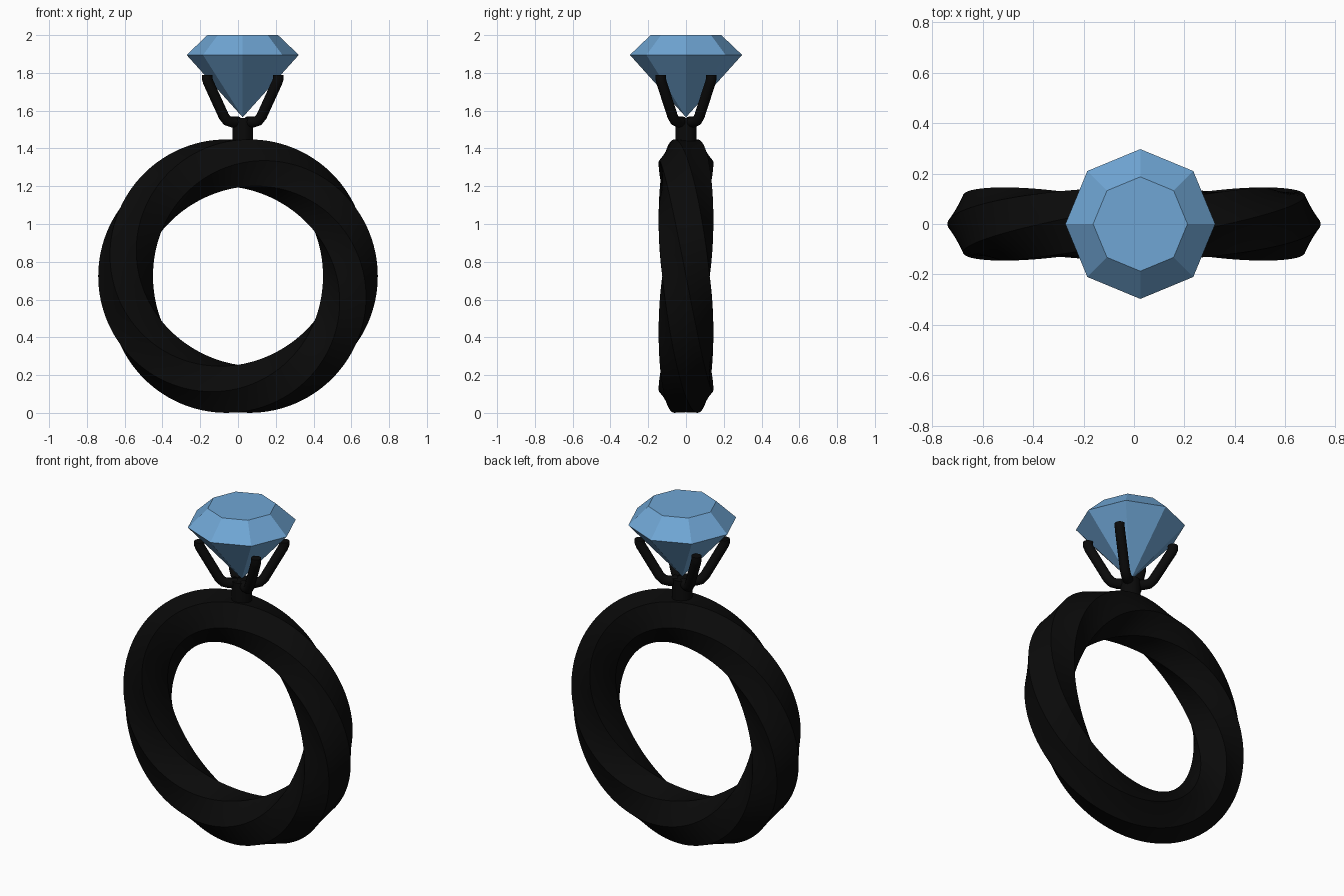
import bpy, bmesh, math
from mathutils import Vector

if "Cube" in bpy.data.objects:
    bpy.data.objects.remove(bpy.data.objects["Cube"])

CX = 0.025          # the setting sits slightly off centre


def material(name, rgb):
    m = bpy.data.materials.new(name)
    m.diffuse_color = (*rgb, 1)
    m.use_nodes = True
    m.node_tree.nodes["Principled BSDF"].inputs["Base Color"].default_value = m.diffuse_color
    return m


black = material("black metal", (0.003, 0.003, 0.003))
blue = material("blue gem", (0.16, 0.38, 0.66))


def make_object(name, bm, mat):
    bmesh.ops.recalc_face_normals(bm, faces=bm.faces)
    me = bpy.data.meshes.new(name)
    bm.to_mesh(me)
    bm.free()
    me.materials.append(mat)
    ob = bpy.data.objects.new(name, me)
    bpy.context.collection.objects.link(ob)
    return ob


def smooth(ob):
    bpy.ops.object.select_all(action='DESELECT')
    ob.select_set(True)
    bpy.context.view_layer.objects.active = ob
    bpy.ops.object.shade_smooth_by_angle(angle=math.radians(35))


def skin(bm, rings, closed=False):
    """Join successive vertex rings with quads."""
    pairs = list(zip(rings, rings[1:]))
    if closed:
        pairs.append((rings[-1], rings[0]))
    for a, b in pairs:
        n = len(a)
        for i in range(n):
            j = (i + 1) % n
            bm.faces.new((a[i], a[j], b[j], b[i]))


# Band: hexagonal section making one full twist around the ring
R, r, CZ, STEPS, SUB = 0.595, 0.145, 0.724, 144, 4
bm = bmesh.new()
rings = []
for s in range(STEPS):
    t = 2 * math.pi * s / STEPS
    ring = []
    for k in range(6):
        a0, a1 = math.radians(60 * k) - t, math.radians(60 * (k + 1)) - t
        for u in range(SUB):
            f = u / SUB
            rad = R + r * ((1 - f) * math.cos(a0) + f * math.cos(a1))
            y = r * ((1 - f) * math.sin(a0) + f * math.sin(a1))
            ring.append(bm.verts.new((rad * math.cos(t), y, CZ + rad * math.sin(t))))
    rings.append(ring)
skin(bm, rings, closed=True)
smooth(make_object("twisted_band", bm, black))

# Post between band and prongs
bm = bmesh.new()
bmesh.ops.create_cone(bm, cap_ends=True, segments=32, radius1=0.055, radius2=0.055, depth=0.18)
bmesh.ops.translate(bm, verts=bm.verts, vec=(CX, 0, 1.47))
smooth(make_object("setting_post", bm, black))

# Four bent prongs on the diagonals
PATH = [(0.02, 1.54), (0.06, 1.54), (0.082, 1.547), (0.1, 1.57),
        (0.183, 1.752), (0.188, 1.768), (0.188, 1.79)]
for sx, sy, name in ((1, -1, "front_right"), (-1, -1, "front_left"),
                     (1, 1, "back_right"), (-1, 1, "back_left")):
    pts = [Vector((CX + sx * d, sy * d * 0.71, z)) for d, z in PATH]
    side = Vector((-sy * 0.71, sx, 0)).normalized()
    bm = bmesh.new()
    rings = []
    for i, p in enumerate(pts):
        tan = (pts[min(i + 1, len(pts) - 1)] - pts[max(i - 1, 0)]).normalized()
        up = tan.cross(side)
        rings.append([bm.verts.new(p + 0.028 * (math.cos(a) * side + math.sin(a) * up))
                      for a in (2 * math.pi * k / 12 for k in range(12))])
    skin(bm, rings)
    bm.faces.new(rings[0])
    bm.faces.new(rings[-1])
    smooth(make_object("prong_" + name, bm, black))

# Gem: eight-sided table, crown and pointed pavilion
bm = bmesh.new()
girdle, table = [[bm.verts.new((CX + rad * math.cos(k * math.pi / 4),
                                rad * math.sin(k * math.pi / 4), z)) for k in range(8)]
                 for rad, z in ((0.297, 1.895), (0.187, 2.0))]
skin(bm, [girdle, table])
bm.faces.new(table)
culet = bm.verts.new((CX, 0, 1.565))
for k in range(8):
    bm.faces.new((girdle[k], culet, girdle[(k + 1) % 8]))
make_object("gem", bm, blue)
